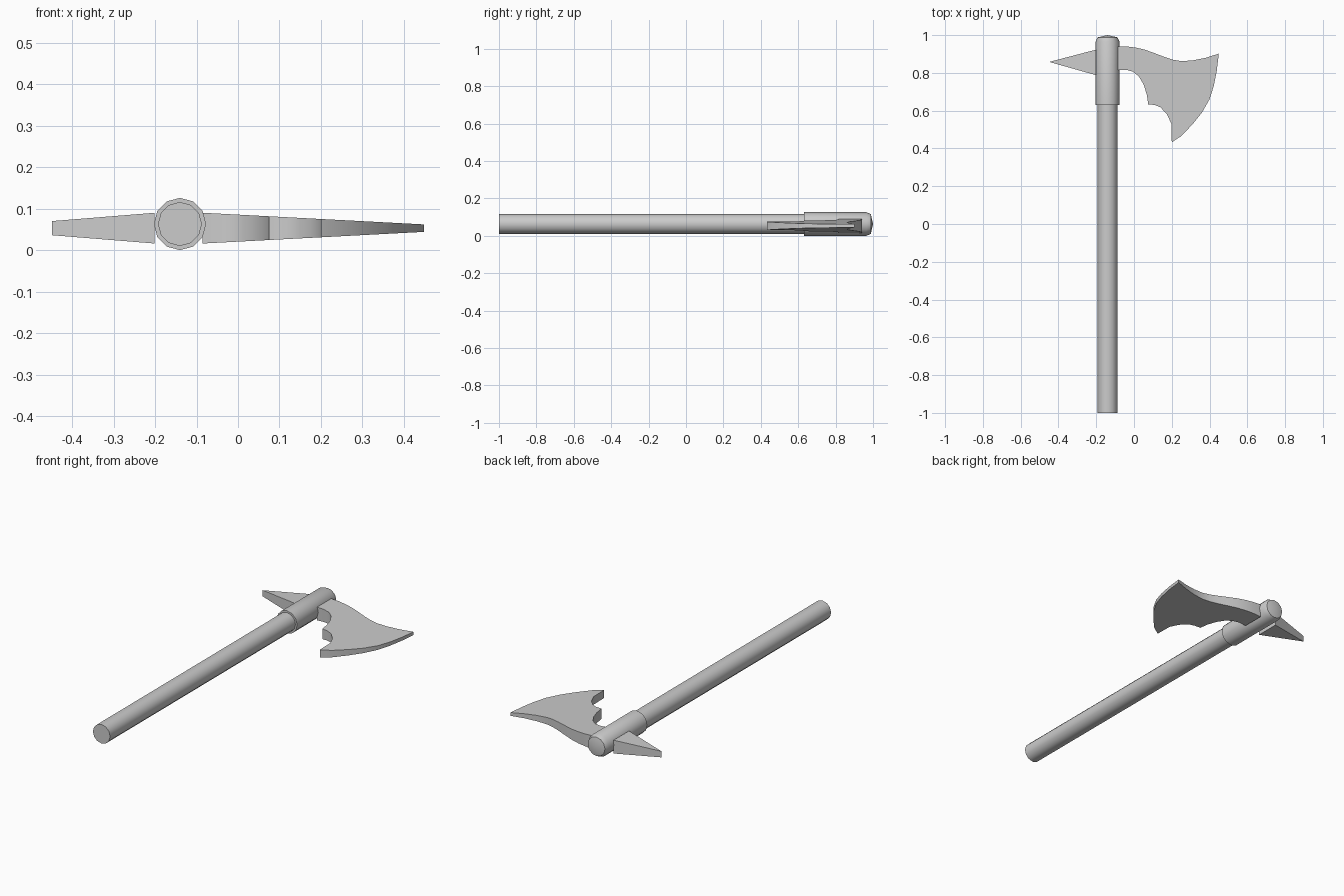
import bpy, bmesh, math

if "Cube" in bpy.data.objects:
    bpy.data.objects.remove(bpy.data.objects["Cube"])

AX, AZ, SIDES = -0.14, 0.063, 12


def finish(name, bm, angle):
    bmesh.ops.recalc_face_normals(bm, faces=bm.faces)
    mesh = bpy.data.meshes.new(name)
    bm.to_mesh(mesh)
    bm.free()
    ob = bpy.data.objects.new(name, mesh)
    bpy.context.collection.objects.link(ob)
    bpy.ops.object.select_all(action='DESELECT')
    ob.select_set(True)
    bpy.context.view_layer.objects.active = ob
    bpy.ops.object.shade_smooth_by_angle(angle=math.radians(angle))
    return ob


def turned(name, profile, tip=None):
    """Round part along y from (y, radius) rings, optionally closed by a point."""
    bm = bmesh.new()
    rings = []
    for y, r in profile:
        rings.append([bm.verts.new((AX + r * math.sin(2 * math.pi * i / SIDES), y,
                                    AZ + r * math.cos(2 * math.pi * i / SIDES)))
                      for i in range(SIDES)])
    for a, b in zip(rings, rings[1:]):
        for i in range(SIDES):
            j = (i + 1) % SIDES
            bm.faces.new((a[i], a[j], b[j], b[i]))
    bm.faces.new(rings[0])
    if tip is None:
        bm.faces.new(rings[-1])
    else:
        top = bm.verts.new((AX, tip, AZ))
        for i in range(SIDES):
            bm.faces.new((rings[-1][i], rings[-1][(i + 1) % SIDES], top))
    return finish(name, bm, 35)


def tapered_plate(name, outline, x0, half0, x1, half1, z=0.053):
    """Flat outline in xy whose thickness tapers linearly along x."""
    bm = bmesh.new()

    def half(x):
        return half0 + (half1 - half0) * (x - x0) / (x1 - x0)

    low = [bm.verts.new((x, y, z - half(x))) for x, y in outline]
    high = [bm.verts.new((x, y, z + half(x))) for x, y in outline]
    n = len(outline)
    for i in range(n):
        j = (i + 1) % n
        bm.faces.new((low[i], low[j], high[j], high[i]))
    caps = [bm.faces.new(low), bm.faces.new(high)]
    bmesh.ops.triangulate(bm, faces=caps)
    return finish(name, bm, 30)


# Shaft and the socket with a domed end
turned("handle", [(-1.0, 0.053), (0.64, 0.053)])
turned("socket", [(0.63, 0.063), (0.965, 0.063), (0.988, 0.053)], tip=1.0)

# Bearded blade
blade = [(-0.085, 0.94), (-0.04, 0.94), (0.01, 0.934), (0.06, 0.922), (0.11, 0.904),
         (0.16, 0.885), (0.205, 0.87), (0.25, 0.862), (0.31, 0.866), (0.38, 0.88),
         (0.449, 0.902),
         (0.438, 0.81), (0.422, 0.73), (0.40, 0.66), (0.36, 0.59), (0.31, 0.528),
         (0.25, 0.465), (0.20, 0.433),
         (0.198, 0.53), (0.175, 0.58), (0.14, 0.618), (0.11, 0.63), (0.075, 0.634),
         (0.068, 0.685), (0.05, 0.74), (0.025, 0.782), (-0.005, 0.806), (-0.04, 0.816),
         (-0.085, 0.816)]
tapered_plate("blade", blade, -0.085, 0.037, 0.449, 0.009)

# Rear spike
tapered_plate("spike", [(-0.201, 0.923), (-0.201, 0.788), (-0.449, 0.858)],
              -0.201, 0.037, -0.449, 0.017)
